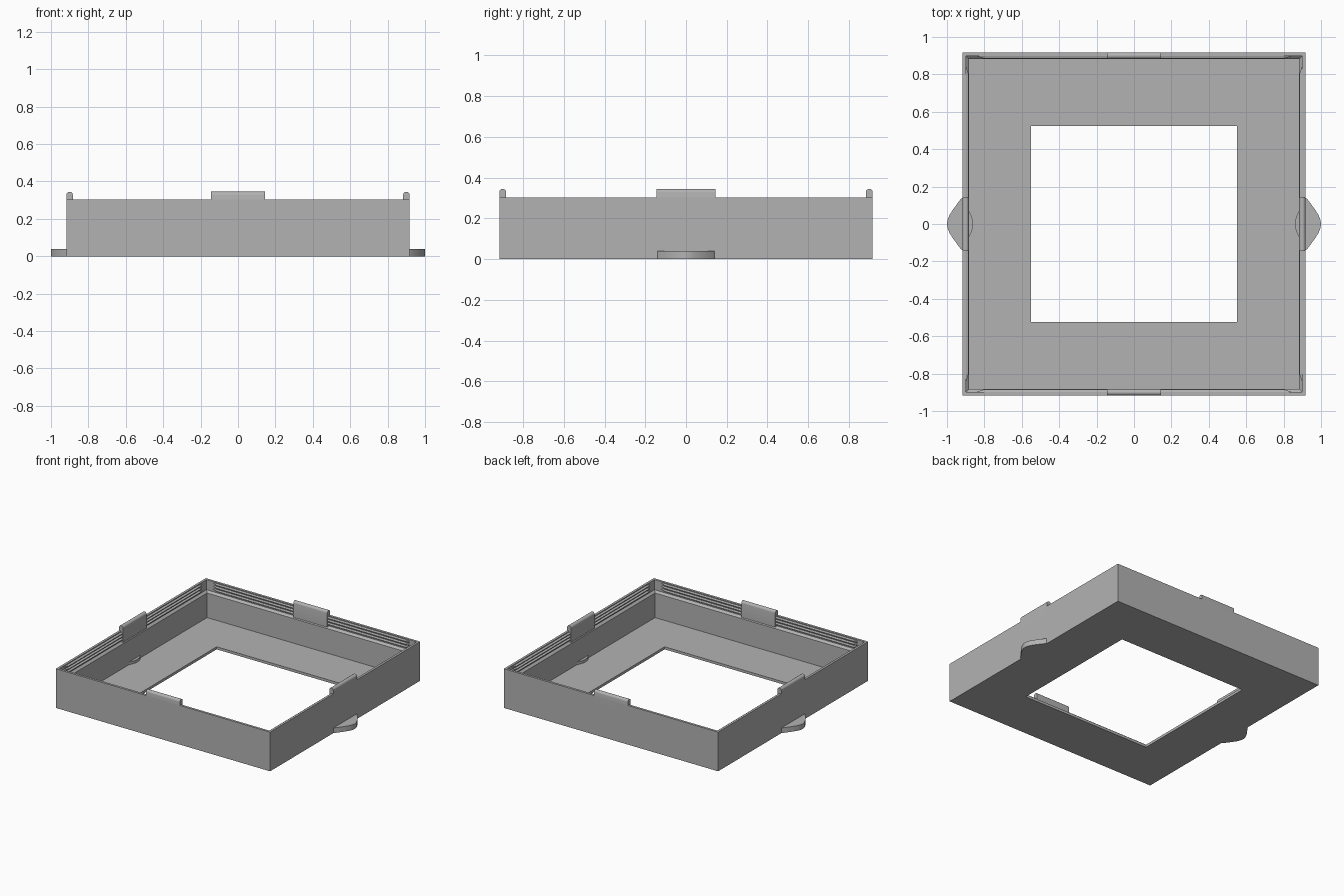
import bpy, bmesh, math
from mathutils import Matrix

cube = bpy.data.objects.get("Cube")
if cube:
    bpy.data.objects.remove(cube, do_unlink=True)

grey = bpy.data.materials.new("plain grey")
grey.use_nodes = True
COLOUR = (0.45, 0.45, 0.45, 1)
grey.diffuse_color = COLOUR
grey.node_tree.nodes["Principled BSDF"].inputs["Base Color"].default_value = COLOUR

OUTER, INNER, REBATE = 0.917, 0.883, 0.899
WALL_TOP, TAB_TOP, FLOOR = 0.303, 0.345, 0.02


def finish(name, bm, smooth=False):
    bmesh.ops.recalc_face_normals(bm, faces=bm.faces)
    mesh = bpy.data.meshes.new(name)
    bm.to_mesh(mesh)
    bm.free()
    mesh.materials.append(grey)
    obj = bpy.data.objects.new(name, mesh)
    bpy.context.collection.objects.link(obj)
    if smooth:
        bpy.ops.object.select_all(action="DESELECT")
        obj.select_set(True)
        bpy.context.view_layer.objects.active = obj
        bpy.ops.object.shade_smooth_by_angle(angle=math.radians(30))
    return obj


def loft(bm, rings, closed=False):
    """Join equal rings of points with quads; cap the ends unless closed."""
    loops = [[bm.verts.new(p) for p in ring] for ring in rings]
    pairs = list(zip(loops, loops[1:]))
    if closed:
        pairs.append((loops[-1], loops[0]))
    n = len(loops[0])
    for a, b in pairs:
        for i in range(n):
            j = (i + 1) % n
            bm.faces.new((a[i], a[j], b[j], b[i]))
    if not closed:
        bm.faces.new(loops[0])
        bm.faces.new(loops[-1])


def rectangle(hx, hy, z):
    return [(-hx, -hy, z), (hx, -hy, z), (hx, hy, z), (-hx, hy, z)]


# Tray: floor with a rectangular opening, and walls with a rebated rim
bm = bmesh.new()
loft(bm, [rectangle(*p) for p in (
    (0.55, 0.525, 0), (OUTER, OUTER, 0), (OUTER, OUTER, WALL_TOP),
    (REBATE, REBATE, WALL_TOP), (REBATE, REBATE, 0.225),
    (INNER, INNER, 0.21), (INNER, INNER, FLOOR), (0.55, 0.525, FLOOR))], closed=True)
finish("tray", bm)

sides = ("front", "left", "back", "right")
for k, side in enumerate(sides):
    turn = Matrix.Rotation(k * math.pi / 2, 4, "Z")

    # Centre tab with a rounded top edge
    bm = bmesh.new()
    mid, half = (OUTER + INNER) / 2, (OUTER - INNER) / 2
    section = [(-OUTER, 0.22), (-INNER, 0.22)]
    for i in range(9):
        a = math.pi * i / 8
        section.append((-mid + half * math.cos(a), TAB_TOP - half + half * math.sin(a)))
    loft(bm, [[(x, y, z) for y, z in section] for x in (-0.145, 0.145)])
    bm.transform(turn)
    finish(side + "_tab", bm, smooth=True)

    # Snap ridges along the inner rim, tapered at the ends
    bm = bmesh.new()
    for z in (0.242, 0.265, 0.288):
        rings = []
        for x, depth in ((-0.84, 0.002), (-0.80, 0.015), (0.80, 0.015), (0.84, 0.002)):
            rings.append([(x, -REBATE - 0.003, z - 0.009), (x, -REBATE + depth, z - 0.003),
                          (x, -REBATE + depth, z + 0.003), (x, -REBATE - 0.003, z + 0.009)])
        loft(bm, rings)
    bm.transform(turn)
    finish(side + "_snap_ridges", bm)

# Curved finger lugs that pass through the side walls
for name, s in (("left_lug", 1), ("right_lug", -1)):
    half_outline = [(0.917, 0.14), (0.926, 0.134), (0.966, 0.08), (0.988, 0.045), (0.997, 0.02)]
    inner = [(0.863, 0.022), (0.868, 0.04), (0.883, 0.07)]
    upper = inner + half_outline
    outline = upper + [(1.0, 0)] + [(x, -y) for x, y in reversed(upper)] + [(0.861, 0)]
    bm = bmesh.new()
    loft(bm, [[(s * x, y, z) for x, y in outline] for z in (0, 0.04)])
    finish(name, bm, smooth=True)
